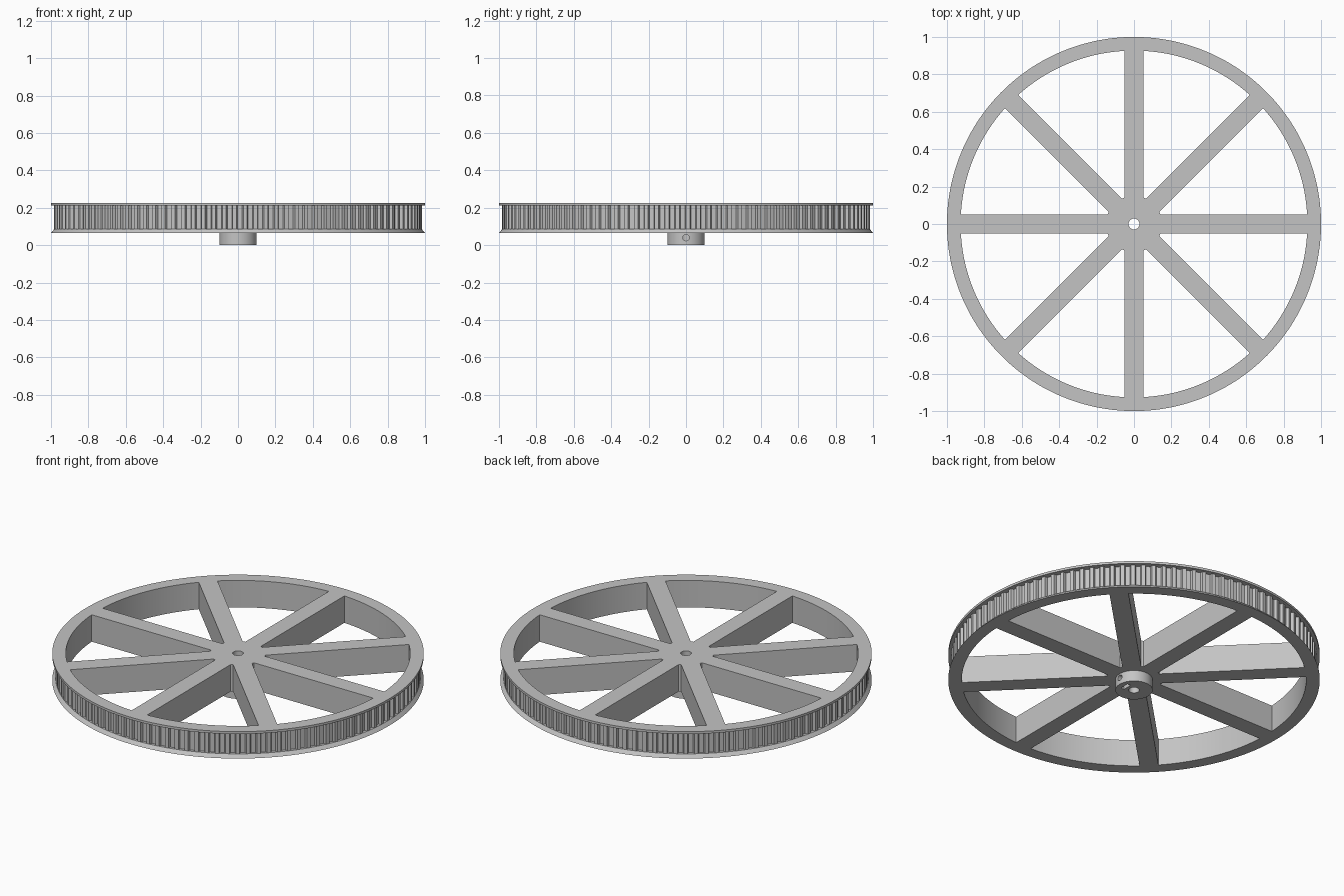
import bpy, bmesh
from math import sin, cos, pi, asin, radians
from mathutils import Matrix

if "Cube" in bpy.data.objects:
    bpy.data.objects.remove(bpy.data.objects["Cube"])

TEETH, SPOKES = 110, 8
BASE, TOP = 0.065, 0.225
TIP, ROOT, FLANGE = 0.983, 0.967, 1.0

grey = bpy.data.materials.new("plain_grey")
grey.use_nodes = True
grey.diffuse_color = (0.55, 0.55, 0.55, 1)
grey.node_tree.nodes["Principled BSDF"].inputs["Base Color"].default_value = grey.diffuse_color


def to_object(name, bm):
    bmesh.ops.remove_doubles(bm, verts=bm.verts, dist=1e-5)
    bmesh.ops.recalc_face_normals(bm, faces=bm.faces)
    mesh = bpy.data.meshes.new(name)
    bm.to_mesh(mesh)
    bm.free()
    mesh.materials.append(grey)
    obj = bpy.data.objects.new(name, mesh)
    bpy.context.collection.objects.link(obj)
    return obj


def loft(bm, loops):
    """Bridge matching closed loops and cap both ends."""
    rings = [[bm.verts.new(p) for p in loop] for loop in loops]
    n = len(rings[0])
    for a, b in zip(rings, rings[1:]):
        for i in range(n):
            j = (i + 1) % n
            bm.faces.new((a[i], a[j], b[j], b[i]))
    bm.faces.new(rings[0][::-1])
    bm.faces.new(rings[-1])


def cylinder(name, radius, z0, z1, sides=64, matrix=Matrix()):
    bm = bmesh.new()
    bmesh.ops.create_cone(bm, cap_ends=True, segments=sides, radius1=radius, radius2=radius,
                          depth=z1 - z0, matrix=matrix @ Matrix.Translation((0, 0, (z0 + z1) / 2)))
    return to_object(name, bm)


# Toothed pulley body with a sloped lower flange and a flat upper flange
angles = [(t + f) * 2 * pi / TEETH for t in range(TEETH) for f in (0, 0.36, 0.46, 0.9)]


def ring(z, tip, root=None):
    radii = (tip, tip, root or tip, root or tip)
    return [(radii[i % 4] * cos(a), radii[i % 4] * sin(a), z) for i, a in enumerate(angles)]


bm = bmesh.new()
loft(bm, [ring(BASE, FLANGE), ring(0.085, TIP), ring(0.085, TIP, ROOT),
          ring(0.211, TIP, ROOT), ring(0.211, FLANGE), ring(TOP, FLANGE)])
wheel = to_object("pulley_wheel", bm)

# Hub boss below the wheel
hub = cylinder("hub", 0.1, 0, 0.1)

# Openings between the spokes
bm = bmesh.new()
for s in range(SPOKES):
    outline = []
    for radius, steps, direction in ((0.927, 32, 1), (0.15, 4, -1)):
        half = pi / SPOKES - asin(0.051 / radius)
        middle = (s + 0.5) * 2 * pi / SPOKES
        for k in range(steps + 1):
            a = middle + direction * half * (2 * k / steps - 1)
            outline.append((radius * cos(a), radius * sin(a)))
    loft(bm, [[(x, y, z) for x, y in outline] for z in (0.02, 0.3)])
windows = to_object("spoke_openings", bm)

# Shaft bore, grub screw hole and nut slot
bore = cylinder("shaft_bore", 0.029, -0.1, 0.4, 32)
screw = cylinder("screw_hole", 0.017, 0, 0.2, 24,
                 Matrix.Translation((0, 0, 0.04)) @ Matrix.Rotation(radians(90), 4, 'Y'))
bm = bmesh.new()
bmesh.ops.create_cube(bm, size=1, matrix=Matrix.Translation((0.058, 0, 0.02))
                      @ Matrix.Diagonal((0.022, 0.056, 0.08, 1)))
slot = to_object("nut_slot", bm)

# Combine everything into one solid
bpy.context.view_layer.objects.active = wheel
wheel.select_set(True)
for tool, operation in ((hub, 'UNION'), (windows, 'DIFFERENCE'), (bore, 'DIFFERENCE'),
                        (screw, 'DIFFERENCE'), (slot, 'DIFFERENCE')):
    tool.hide_render = True
    mod = wheel.modifiers.new(tool.name, 'BOOLEAN')
    mod.object, mod.operation, mod.solver = tool, operation, 'EXACT'
    bpy.ops.object.modifier_apply(modifier=mod.name)
    bpy.data.objects.remove(tool)
bpy.ops.object.shade_smooth_by_angle(angle=radians(25))
